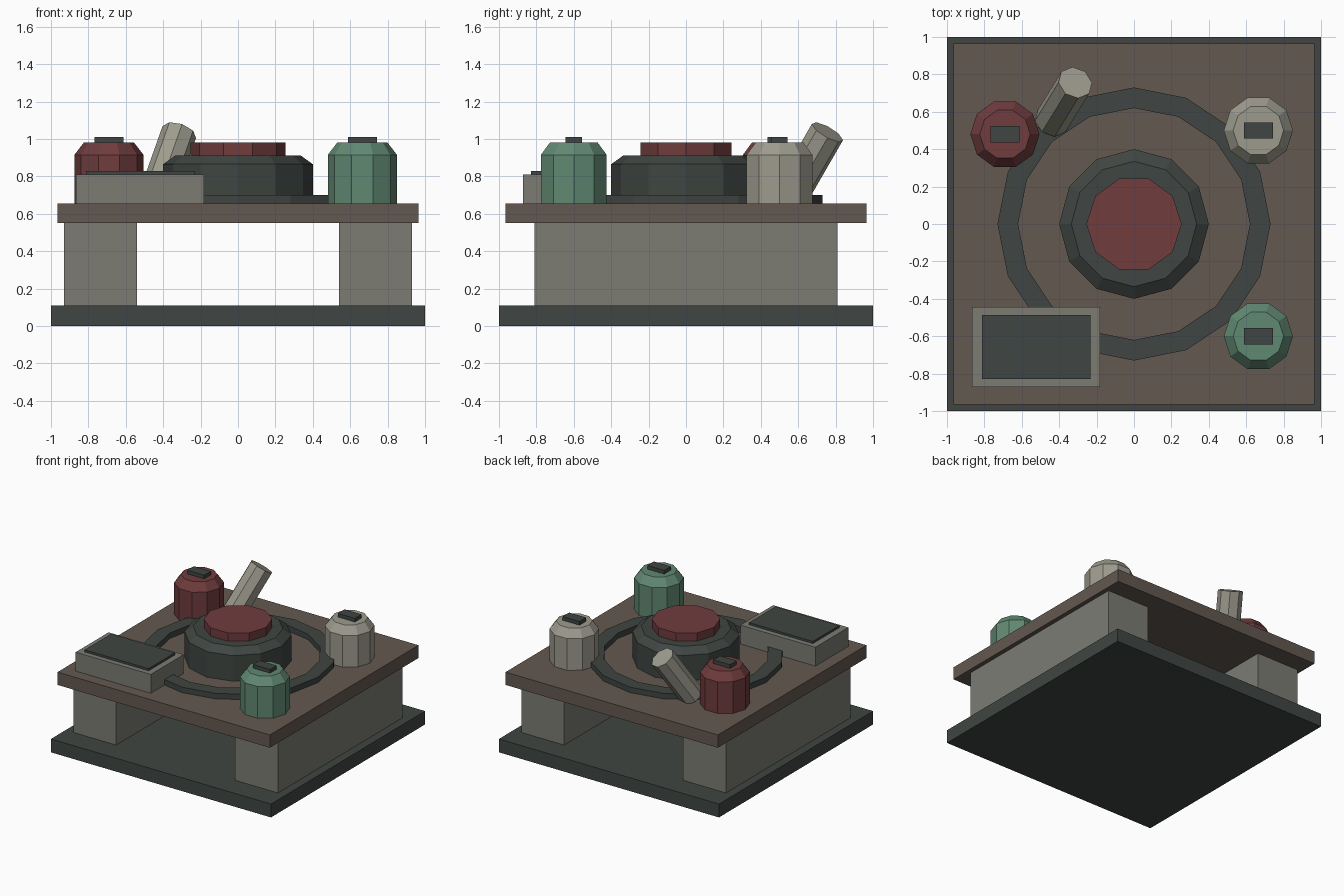
import bpy, bmesh
from math import sin, cos, pi, radians

if "Cube" in bpy.data.objects:
    bpy.data.objects.remove(bpy.data.objects["Cube"])

COLOURS = {
    "dark": (0.050, 0.060, 0.054), "brown": (0.125, 0.098, 0.080),
    "grey": (0.20, 0.20, 0.175), "red": (0.16, 0.045, 0.047),
    "green": (0.12, 0.25, 0.17), "cream": (0.34, 0.33, 0.27),
}
MATS = {}
for key, rgb in COLOURS.items():
    MATS[key] = bpy.data.materials.new(key)
    MATS[key].diffuse_color = (*rgb, 1)


def finish(name, bm, colour, loc=(0, 0, 0), rot=(0, 0, 0)):
    bmesh.ops.recalc_face_normals(bm, faces=bm.faces)
    mesh = bpy.data.meshes.new(name)
    bm.to_mesh(mesh)
    bm.free()
    mesh.materials.append(MATS[colour])
    ob = bpy.data.objects.new(name, mesh)
    ob.location, ob.rotation_euler = loc, rot
    bpy.context.collection.objects.link(ob)
    return ob


def box(name, x, y, z, colour):
    bm = bmesh.new()
    bmesh.ops.create_cube(bm, size=1)
    for v in bm.verts:
        v.co = [a + (b - a) * (c + 0.5) for (a, b), c in zip((x, y, z), v.co)]
    return finish(name, bm, colour)


def lathe(name, profile, sides, colour, loc=(0, 0, 0), rot=(0, 0, 0), ring=False):
    """Turn (radius, z) points about z; capped, or closed on itself for a ring."""
    bm = bmesh.new()
    loops = [[bm.verts.new((r * cos(2 * pi * i / sides), r * sin(2 * pi * i / sides), z))
              for i in range(sides)] for r, z in profile]
    pairs = list(zip(loops, loops[1:]))
    if ring:
        pairs.append((loops[-1], loops[0]))
    else:
        bm.faces.new(loops[0])
        bm.faces.new(loops[-1])
    for a, b in pairs:
        for i in range(sides):
            j = (i + 1) % sides
            bm.faces.new((a[i], a[j], b[j], b[i]))
    return finish(name, bm, colour, loc, rot)


# Base, side supports and table top
TOP = 0.655
box("base_slab", (-1, 1), (-1, 1), (0, 0.11), "dark")
for side, x in (("left", (-0.93, -0.54)), ("right", (0.54, 0.93))):
    box(side + "_support", x, (-0.81, 0.81), (0.11, 0.55), "grey")
box("table_top", (-0.965, 0.965), (-0.965, 0.965), (0.55, TOP), "brown")

# Floor ring around the central drum
lathe("floor_ring", [(0.62, TOP), (0.73, TOP), (0.73, 0.70), (0.62, 0.70)], 16, "dark", ring=True)

# Central drum and red cap
lathe("central_drum", [(0.40, TOP), (0.40, 0.865), (0.335, 0.912)], 12, "dark")
lathe("drum_cap", [(0.255, 0.912), (0.255, 0.98)], 10, "red")

# Canisters with small handles
for colour, x, y in (("red", -0.69, 0.48), ("cream", 0.665, 0.50), ("green", 0.665, -0.60)):
    lathe(colour + "_canister", [(0.185, TOP), (0.185, 0.915), (0.135, 0.98)], 10, colour, (x, y, 0))
    box(colour + "_canister_handle", (x - 0.077, x + 0.077), (y - 0.043, y + 0.043), (0.98, 1.01), "dark")

# Control box with screen panel
box("control_box", (-0.865, -0.182), (-0.872, -0.445), (TOP, 0.81), "grey")
box("control_screen", (-0.812, -0.232), (-0.83, -0.487), (0.81, 0.828), "dark")

# Leaning tube, origin at its upper end
lathe("leaning_tube", [(0.095, -0.43), (0.095, 0)], 8, "cream",
      (-0.314, 0.756, 1.037), (radians(-28.5), radians(19.5), 0))

for m in bpy.data.materials:
    if m.users and not m.is_grease_pencil:
        m.use_nodes = True
        m.node_tree.nodes["Principled BSDF"].inputs["Base Color"].default_value = m.diffuse_color
